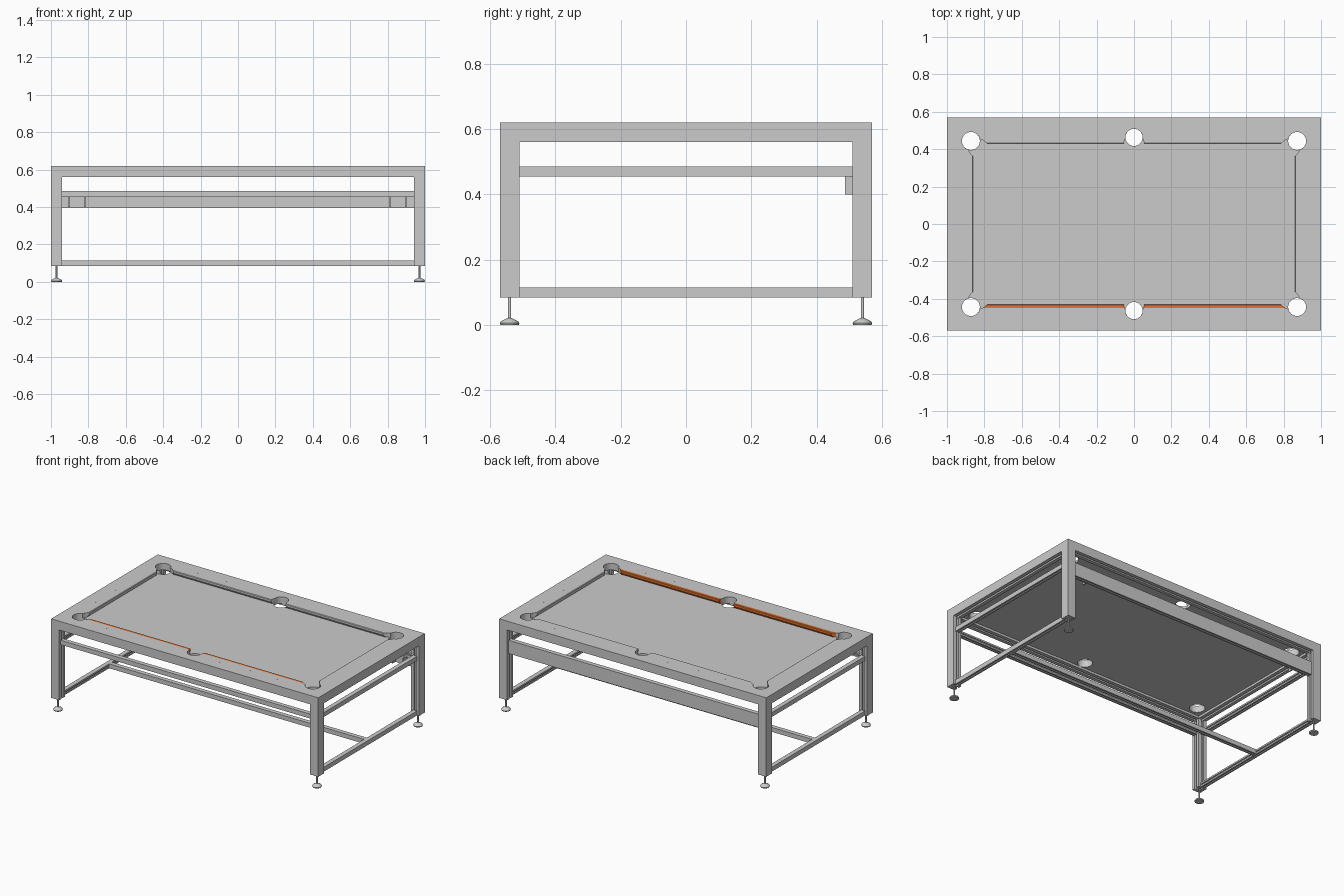
import bpy, bmesh
from math import cos, sin, radians, pi

if "Cube" in bpy.data.objects:
    bpy.data.objects.remove(bpy.data.objects["Cube"])


def add_object(name, mesh):
    ob = bpy.data.objects.new(name, mesh)
    bpy.context.collection.objects.link(ob)
    return ob


def finish(name, bm):
    bmesh.ops.remove_doubles(bm, verts=bm.verts, dist=1e-5)
    bmesh.ops.recalc_face_normals(bm, faces=bm.faces)
    me = bpy.data.meshes.new(name)
    bm.to_mesh(me)
    bm.free()
    return add_object(name, me)


def prism(name, loops, w0, w1, place=lambda u, v, w: (u, v, w)):
    """Extrude an outline (with optional holes) from w0 to w1, then place it."""
    cu = bpy.data.curves.new(name, 'CURVE')
    cu.dimensions, cu.fill_mode, cu.extrude = '2D', 'BOTH', (w1 - w0) / 2
    for loop in loops:
        sp = cu.splines.new('POLY')
        sp.points.add(len(loop) - 1)
        for p, (u, v) in zip(sp.points, loop):
            p.co = (u, v, 0, 1)
        sp.use_cyclic_u = True
    tmp = add_object(name + "_outline", cu)
    dg = bpy.context.evaluated_depsgraph_get()
    raw = bpy.data.meshes.new_from_object(tmp.evaluated_get(dg))
    bm = bmesh.new()
    bm.from_mesh(raw)
    bpy.data.objects.remove(tmp)
    bpy.data.curves.remove(cu)
    bpy.data.meshes.remove(raw)
    for v in bm.verts:
        v.co = place(v.co.x, v.co.y, v.co.z + (w0 + w1) / 2)
    for f in bm.faces:
        f.smooth = False
    return finish(name, bm)


def box(name, x0, x1, y0, y1, z0, z1):
    return prism(name, [[(x0, y0), (x1, y0), (x1, y1), (x0, y1)]], z0, z1)


def section(w, h, bottom, inner, k=1):
    """Slotted bar cross-section: slots on the v=0 and u=w sides."""
    notch = [(-.004, 0), (-.004, .003), (-.006, .003), (-.006, .008),
             (.006, .008), (.006, .003), (.004, .003), (.004, 0)]
    pts = [(0, 0)]
    for c in bottom:
        pts += [(c + a * k, d * k) for a, d in notch]
    pts.append((w, 0))
    for c in inner:
        pts += [(w - d * k, c + a * k) for a, d in notch]
    return pts + [(w, h), (0, h)]


def arc(cx, cy, r, a0, a1, n):
    return [(cx + r * cos(radians(a0 + (a1 - a0) * i / n)),
             cy + r * sin(radians(a0 + (a1 - a0) * i / n))) for i in range(n + 1)]


def rect(x, y):
    return [(-x, -y), (x, -y), (x, y), (-x, y)]


SIGNS = [(1, 1), (1, -1), (-1, -1), (-1, 1)]
CORNER, SIDE = (.872, .444, .048), (0, .463, .046)

# Top frame: profile swept round the rectangle, with a slot underneath
bm = bmesh.new()
prof = [(0, .56), (0, .62), (.06, .62), (.06, .56),
        (.036, .56), (.036, .578), (.024, .578), (.024, .56)]
rings = [[bm.verts.new((sx * (1 - d), sy * (.57 - d), z)) for sx, sy in SIGNS]
         for d, z in prof]
for a, b in zip(rings, rings[1:] + rings[:1]):
    for i in range(4):
        j = (i + 1) % 4
        bm.faces.new((a[i], a[j], b[j], b[i]))
finish("top_frame", bm)

# Playing bed with six pocket holes
holes = [[(sx * x, sy * y) for x, y in arc(*CORNER, 0, 345, 23)] for sx, sy in SIGNS]
holes += [[(x, s * y) for x, y in arc(*SIDE, 0, 345, 23)] for s in (1, -1)]
prism("playing_bed", [rect(.95, .52)] + holes, .575, .59)

# Rail cap: plate whose opening includes the pocket cut-outs
quad = (arc(*SIDE, 84, -6, 9) + [(.05, .449), (.81, .449)]
        + arc(*CORNER, 167, -75, 20) + [(.88, .385)])
opening = []
for i, (sx, sy) in enumerate(SIGNS):
    part = [(sx * x, sy * y) for x, y in quad]
    opening += part[::-1] if i % 2 else part
prism("rail_cap", [rect(.94, .51), opening], .59, .62)

# Cushions: nose profile with undercut and tapered ends
orange = bpy.data.materials.new("orange_cushion")
orange.diffuse_color = (.8, .18, .03, 1)
orange.use_nodes = True
orange.node_tree.nodes["Principled BSDF"].inputs["Base Color"].default_value = orange.diffuse_color


def cushion(name, nose, back, place, mat=None):
    bm = bmesh.new()
    prof = [(0, .617), (0, .607), (.011, .59), (.02, .59), (.02, .62), (.004, .62)]
    ends = []
    for e in (0, 1):
        ends.append([bm.verts.new(place(nose[e] + (back[e] - nose[e]) * d / .02, d, z))
                     for d, z in prof])
    n = len(prof)
    for i in range(n):
        j = (i + 1) % n
        bm.faces.new((ends[0][i], ends[0][j], ends[1][j], ends[1][i]))
    bm.faces.new(ends[0])
    bm.faces.new(ends[1])
    ob = finish(name, bm)
    if mat:
        ob.data.materials.append(mat)


for sx, sy in SIGNS:
    side = ("back" if sy > 0 else "front") + ("_right" if sx > 0 else "_left")
    cushion(side + "_cushion", (.055, .785), (.05, .81),
            lambda a, d, z: (sx * a, sy * (.43 + d), z), orange if sy < 0 else None)
for s, side in ((1, "right"), (-1, "left")):
    cushion(side + "_end_cushion", (-.36, .36), (-.385, .385),
            lambda a, d, z: (s * (.86 + d), a, z))

# Sight dots on the rails
dots = [(sx * x, sy * .49) for sx, sy in SIGNS for x in (.21, .43, .64)]
dots += [(s * .915, y) for s in (1, -1) for y in (-.213, 0, .213)]
for x, y in dots:
    prism("rail_sight", [arc(x, y, .004, 0, 330, 11)], .619, .6205)

# Legs (slots on the two inner faces) with levelling feet
foot = [(0, 0), (.028, 0), (.03, .006), (.026, .012), (.01, .02),
        (.005, .022), (.005, .087), (0, .087)]
for sx, sy in SIGNS:
    tag = ("back" if sy > 0 else "front") + ("_right" if sx > 0 else "_left")
    prism(tag + "_leg", [section(.06, .06, [.03], [.03], 2)], .085, .56,
          lambda u, v, w: (sx * (1 - u), sy * (.51 + v), w))
    bm = bmesh.new()
    vs = [bm.verts.new((r, 0, z)) for r, z in foot]
    es = [bm.edges.new(p) for p in zip(vs, vs[1:])]
    bmesh.ops.spin(bm, geom=vs + es, cent=(0, 0, 0), axis=(0, 0, 1),
                   angle=2 * pi, steps=24)
    for f in bm.faces:
        f.smooth = True
    ob = finish(tag + "_foot", bm)
    ob.data.set_sharp_from_angle(angle=radians(30))
    ob.location = (sx * .97, sy * .54, 0)

# End bars, upper and lower
bar = section(.03, .03, [.015], [.015])
for s, side in ((1, "right"), (-1, "left")):
    for z0, level in ((.085, "lower"), (.455, "upper")):
        prism(side + "_" + level + "_end_bar", [bar], -.51, .51,
              lambda u, v, w: (s * (.985 - u), w, z0 + v))

# Long bars: front rail, deep back rail and central floor stretcher
prism("front_rail", [bar], -.94, .94, lambda u, v, w: (w, -.555 + u, .455 + v))
prism("back_rail", [section(.03, .09, [.015], [.015, .045, .075])], -.94, .94,
      lambda u, v, w: (w, .555 - u, .395 + v))
prism("floor_stretcher", [section(.03, .03, [.015], [])], -.955, .955,
      lambda u, v, w: (w, u - .015, .085 + v))

# U-shaped brackets on the inside of the back rail
for x in (-.861, .855):
    u_shape = [(-.045, .525), (-.045, .487), (-.037, .487), (-.037, .517),
               (.037, .517), (.037, .487), (.045, .487), (.045, .525)]
    prism("back_rail_bracket", [[(x + a, b) for a, b in u_shape]], .4, .455)
